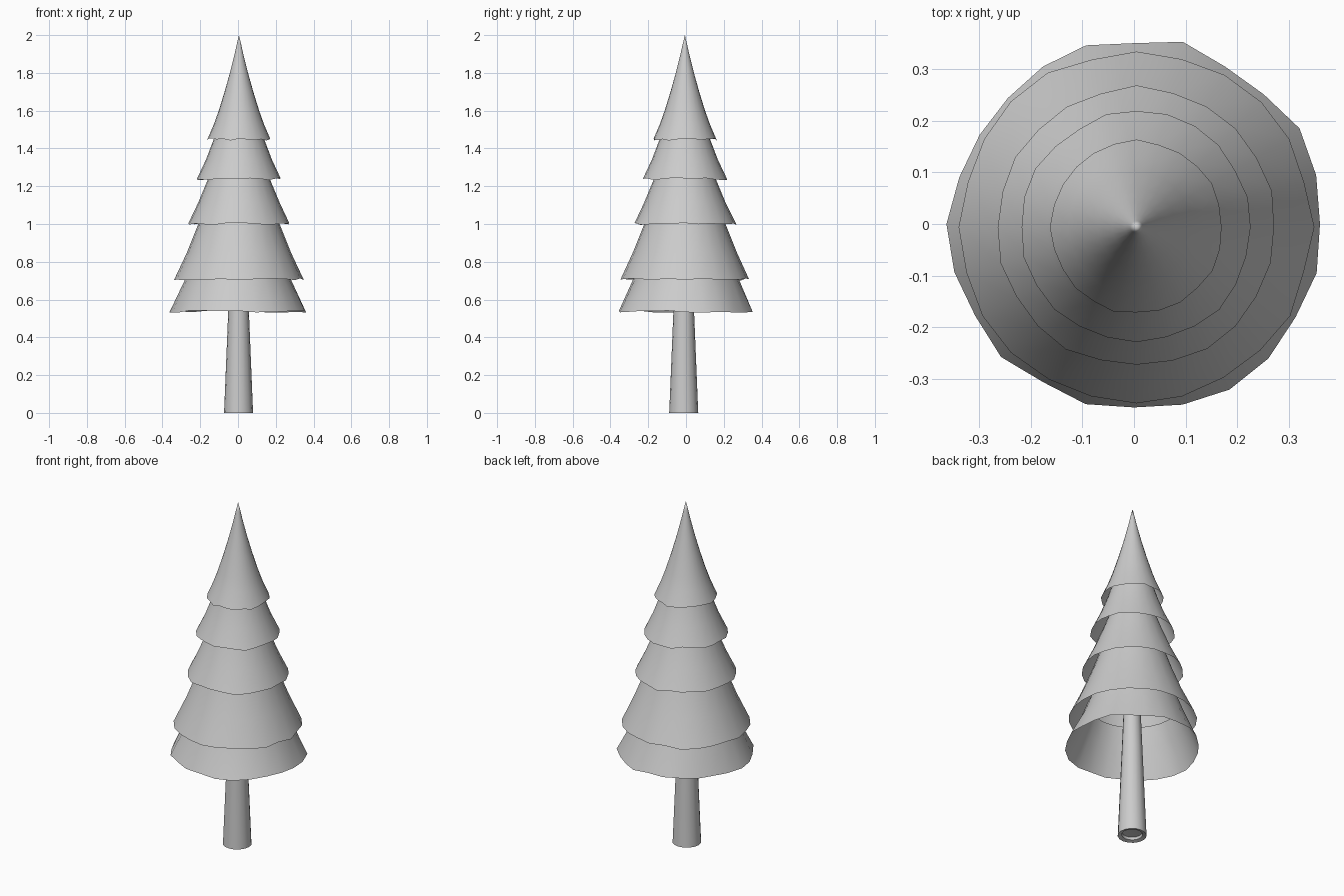
import bpy, bmesh, math, random

if "Cube" in bpy.data.objects:
    bpy.data.objects.remove(bpy.data.objects["Cube"])

random.seed(4)
SIDES = 24


def finish(name, bm, angle):
    me = bpy.data.meshes.new(name)
    bm.to_mesh(me)
    bm.free()
    ob = bpy.data.objects.new(name, me)
    bpy.context.collection.objects.link(ob)
    bpy.ops.object.select_all(action='DESELECT')
    ob.select_set(True)
    bpy.context.view_layer.objects.active = ob
    bpy.ops.object.shade_smooth_by_angle(angle=math.radians(angle))
    return ob


def lathe(name, profile, sides, centre, rim=None, angle=40):
    """Revolve (radius, z) points; rim = per-side (radius scale, z offset) for the first ring."""
    bm = bmesh.new()
    rings = []
    for k, (r, z) in enumerate(profile):
        if r == 0:
            rings.append([bm.verts.new((*centre, z))] * sides)
            continue
        ring = []
        for i in range(sides):
            a = 2 * math.pi * i / sides
            s, dz = rim[i] if rim and k == 0 else (1, 0)
            ring.append(bm.verts.new((centre[0] + r * s * math.cos(a),
                                      centre[1] + r * s * math.sin(a), z + dz)))
        rings.append(ring)
    for lo, hi in zip(rings, rings[1:]):
        for i in range(sides):
            j = (i + 1) % sides
            bm.faces.new(list(dict.fromkeys((lo[i], lo[j], hi[j], hi[i]))))
    return finish(name, bm, angle)


def ragged(amount):
    """Uneven hem: branches reaching out hang slightly lower."""
    out = []
    for _ in range(SIDES):
        t = random.uniform(-1, 1)
        out.append((1 + t * amount, -0.006 * t))
    return out


# Trunk: tapered, with a recessed underside
lathe("trunk", [(0, 0.025), (0.052, 0.02), (0.056, 0.006), (0.077, 0.0), (0.076, 0.02),
                (0.055, 0.53), (0.045, 0.78), (0, 0.78)], 16, (0.003, -0.012))

# Bottom skirt: measured uneven outline
outline = [.36, .365, .37, .355, .352, .365, .35, .358, .352, .345, .345, .35,
           .363, .36, .355, .364, .353, .361, .355, .362, .37, .368, .361, .366]
hem = [(r / 0.358, random.uniform(-0.005, 0.008)) for r in outline]
lathe("branches_1", [(0.358, 0.535), (0.283, 0.7), (0.245, 0.80)], SIDES, (0, 0), hem)

# Upper skirts: each tucks under the one above
skirts = [
    (0.34, 0.707, [(0.275, 0.85), (0.215, 1.0), (0.18, 1.10)]),
    (0.270, 1.0, [(0.217, 1.11), (0.165, 1.235), (0.13, 1.33)]),
    (0.223, 1.238, [(0.175, 1.34), (0.135, 1.445), (0.105, 1.54)]),
    (0.167, 1.448, [(0.132, 1.53), (0.107, 1.6), (0.076, 1.7), (0.048, 1.8),
                    (0.023, 1.9), (0.012, 1.95), (0, 2.0)]),
]
for n, (r, z, upper) in enumerate(skirts, 2):
    lathe(f"branches_{n}", [(r, z)] + upper, SIDES, (0.005, -0.006), ragged(0.016))
